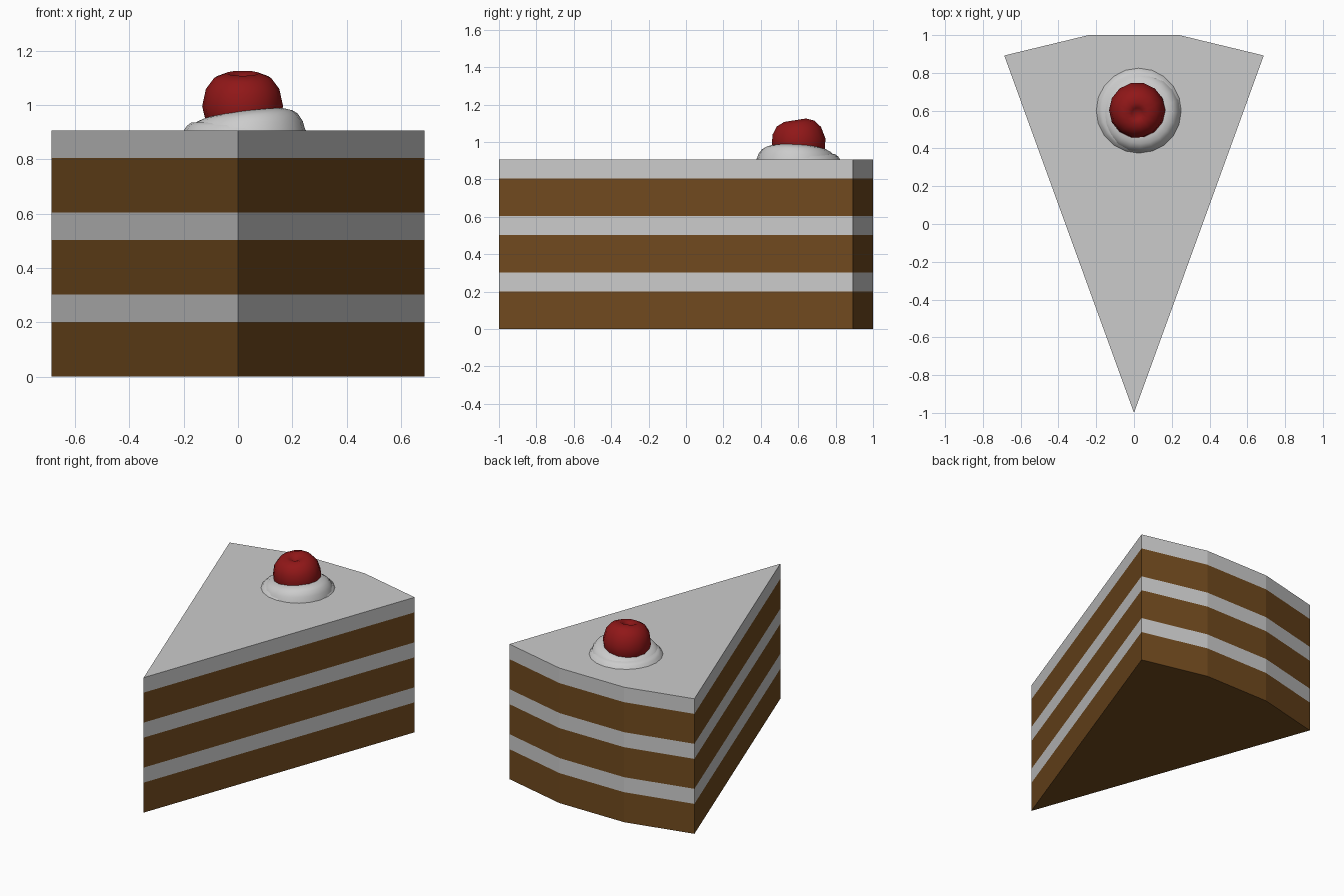
import bpy, bmesh, math
from mathutils import Matrix

if "Cube" in bpy.data.objects:
    bpy.data.objects.remove(bpy.data.objects["Cube"])


def material(name, rgb):
    m = bpy.data.materials.new(name)
    m.diffuse_color = (*rgb, 1)
    m.use_nodes = True
    m.node_tree.nodes["Principled BSDF"].inputs["Base Color"].default_value = m.diffuse_color
    return m


def finish(bm, name, mat=None):
    bmesh.ops.recalc_face_normals(bm, faces=bm.faces)
    mesh = bpy.data.meshes.new(name)
    bm.to_mesh(mesh)
    bm.free()
    ob = bpy.data.objects.new(name, mesh)
    bpy.context.collection.objects.link(ob)
    if mat:
        mesh.materials.append(mat)
    return ob


def smooth(ob, angle):
    bpy.ops.object.select_all(action='DESELECT')
    ob.select_set(True)
    bpy.context.view_layer.objects.active = ob
    bpy.ops.object.shade_smooth_by_angle(angle=math.radians(angle))


def prism(name, outline, z0, z1, mat):
    bm = bmesh.new()
    face = bm.faces.new([bm.verts.new((x, y, z0)) for x, y in outline])
    top = bmesh.ops.extrude_face_region(bm, geom=[face], use_keep_orig=True)
    verts = [v for v in top['geom'] if isinstance(v, bmesh.types.BMVert)]
    bmesh.ops.translate(bm, verts=verts, vec=(0, 0, z1 - z0))
    return finish(bm, name, mat)


def lathe(name, profile, steps, mat=None, lean=0, lean_angle=0):
    """Spin a (radius, height) profile; lean makes one side taller."""
    bm = bmesh.new()
    verts = [bm.verts.new((r, 0, z)) for r, z in profile]
    edges = [bm.edges.new(p) for p in zip(verts, verts[1:])]
    bmesh.ops.spin(bm, geom=verts + edges, cent=(0, 0, 0), axis=(0, 0, 1),
                   angle=2 * math.pi, steps=steps, use_merge=True)
    bmesh.ops.remove_doubles(bm, verts=bm.verts, dist=1e-4)
    rmax = max(r for r, z in profile)
    for v in bm.verts:
        along = v.co.x * math.cos(lean_angle) + v.co.y * math.sin(lean_angle)
        v.co.z *= 1 + lean * along / rmax
    return finish(bm, name, mat)


sponge = material("sponge_brown", (0.163, 0.068, 0.013))
red = material("cherry_red", (0.28, 0.0085, 0.009))

# Wedge slice: alternating sponge and cream layers
outline = [(0, -1), (0.687, 0.892), (0.24, 1), (-0.24, 1), (-0.687, 0.892)]
levels = [0, 0.201, 0.302, 0.503, 0.604, 0.805, 0.906]
for i, (z0, z1) in enumerate(zip(levels, levels[1:])):
    kind = "cream_layer" if i % 2 else "sponge_layer"
    prism(f"{kind}_{i // 2 + 1}", outline, z0, z1, None if i % 2 else sponge)
TOP = levels[-1]

# Low outer curl of the cream swirl
curl = lathe("cream_curl", [(0.225, 0), (0.212, 0.018), (0.195, 0.03), (0, 0.03)], 20)
curl.location = (0.025, 0.6, TOP)
smooth(curl, 40)

# Main cream swirl, taller on one side
swirl = lathe("cream_swirl",
              [(0.213, 0), (0.203, 0.026), (0.185, 0.047), (0.165, 0.058),
               (0.135, 0.066), (0, 0.07)], 20, lean=0.4, lean_angle=math.radians(-25))
swirl.location = (0.035, 0.59, TOP)
smooth(swirl, 50)

# Cherry with a dimpled top, tipped forward
cherry = lathe("cherry",
               [(0, -0.13), (0.08, -0.115), (0.132, -0.06), (0.149, 0.01),
                (0.135, 0.075), (0.105, 0.115), (0.06, 0.133), (0.03, 0.122), (0, 0.1)],
               14, red)
cherry.data.transform(Matrix.Rotation(math.radians(9), 4, 'X'))
cherry.location = (0.017, 0.604, 0.985)
smooth(cherry, 60)
